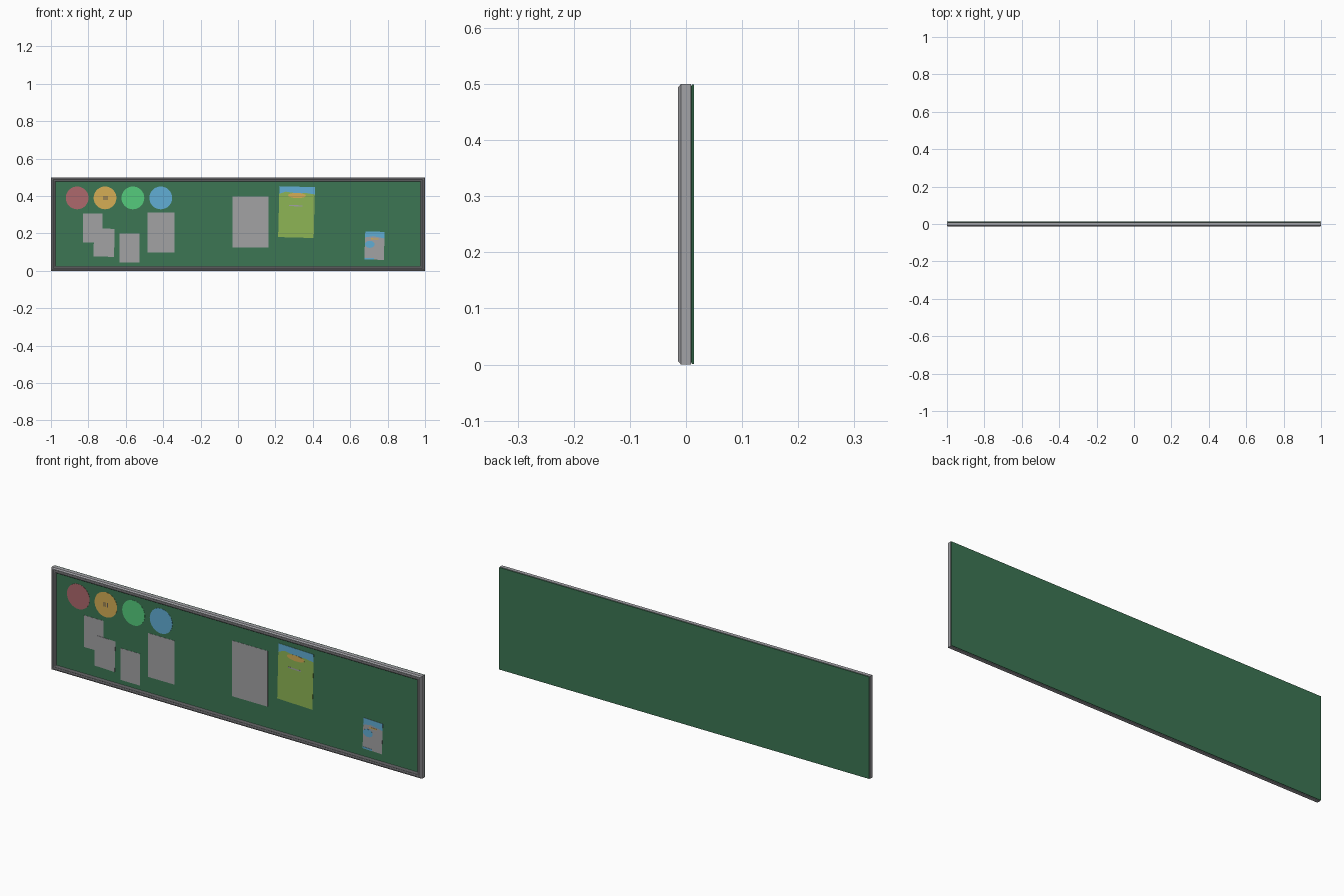
import bpy, bmesh, math
from mathutils import Matrix

cube = bpy.data.objects.get("Cube")
if cube:
    bpy.data.objects.remove(cube, do_unlink=True)

W, H = 1.0, 0.5          # half width, full height
FACE = -0.003            # front surface of the writing panel


def material(name, rgb):
    m = bpy.data.materials.new(name)
    m.use_nodes = True
    m.diffuse_color = (*rgb, 1)
    m.node_tree.nodes["Principled BSDF"].inputs["Base Color"].default_value = (*rgb, 1)
    return m


GREEN = material("board green", (0.045, 0.18, 0.088))
METAL = material("frame grey", (0.36, 0.36, 0.38))
PAPER = material("paper grey", (0.36, 0.36, 0.37))
RED = material("red card", (0.42, 0.14, 0.15))
YELLOW = material("yellow card", (0.66, 0.42, 0.09))
MINT = material("mint card", (0.09, 0.60, 0.20))
BLUE = material("blue card", (0.12, 0.42, 0.66))
LIME = material("lime poster", (0.27, 0.46, 0.09))
INK = material("dark ink", (0.12, 0.10, 0.08))


def finish(name, bm, mat):
    bmesh.ops.recalc_face_normals(bm, faces=bm.faces[:])
    me = bpy.data.meshes.new(name)
    bm.to_mesh(me)
    bm.free()
    me.materials.append(mat)
    ob = bpy.data.objects.new(name, me)
    bpy.context.collection.objects.link(ob)
    return ob


def mitred_loops(name, profile, mat, closed):
    """Sweep (inset, y) profile points around the rectangle of the board."""
    bm = bmesh.new()
    loops = []
    for d, y in profile:
        x, lo, hi = W - d, d, H - d
        loops.append([bm.verts.new(p) for p in
                      ((-x, y, lo), (x, y, lo), (x, y, hi), (-x, y, hi))])
    pairs = list(zip(loops, loops[1:]))
    if closed:
        pairs.append((loops[-1], loops[0]))
    else:
        bm.faces.new(loops[0])
        bm.faces.new(loops[-1])
    for a, b in pairs:
        for i in range(4):
            j = (i + 1) % 4
            bm.faces.new((a[i], a[j], b[j], b[i]))
    return finish(name, bm, mat)


def plate(name, outline, mat, layer=0, centre=(0, 0), tilt=0):
    """Thin sheet with an (x, z) outline around its centre; layers stack to the front."""
    bm = bmesh.new()
    back = FACE - 0.0008 * layer
    face = bm.faces.new([bm.verts.new((x, back, z)) for x, z in outline])
    res = bmesh.ops.extrude_face_region(bm, geom=[face])
    verts = [v for v in res["geom"] if isinstance(v, bmesh.types.BMVert)]
    bmesh.ops.translate(bm, verts=verts, vec=(0, -0.0008, 0))
    place = Matrix.Translation((centre[0], 0, centre[1])) @ Matrix.Rotation(math.radians(tilt), 4, 'Y')
    bmesh.ops.transform(bm, matrix=place, verts=bm.verts[:])
    return finish(name, bm, mat)


def rect(w, h, x=0, z=0):
    return [(x - w/2, z - h/2), (x + w/2, z - h/2), (x + w/2, z + h/2), (x - w/2, z + h/2)]


def disc(rx, rz, n=32, x=0, z=0):
    return [(x + rx*math.cos(2*math.pi*i/n), z + rz*math.sin(2*math.pi*i/n)) for i in range(n)]


# Frame and panel
mitred_loops("frame", [(0, 0.009), (0, -0.009), (0.006, -0.014), (0.011, -0.014),
                       (0.013, -0.011), (0.015, -0.013), (0.020, -0.013),
                       (0.023, -0.010), (0.023, 0.009)], METAL, True)
mitred_loops("panel", [(0.022, FACE), (0.022, 0.008), (0.004, 0.009),
                       (0.001, 0.011), (0.001, 0.014)], GREEN, False)

# Round cards, two of them with tally marks
for i, (label, mat) in enumerate((("red", RED), ("yellow", YELLOW), ("mint", MINT), ("blue", BLUE))):
    centre = (-0.86 + 0.149*i, 0.39)
    plate(label + "_round_card", disc(0.061, 0.061), mat, 0, centre)
    if label == "yellow":
        for k in (-1, 0, 1):
            plate("tally_mark", rect(0.004, 0.022, 0.010*k), INK, 1, centre)

# Plain sheets: centre, size, tilt, layer
for x, z, w, h, tilt, layer in ((-0.777, 0.230, 0.106, 0.155, 0, 0),
                                (-0.716, 0.151, 0.110, 0.150, 1.5, 1),
                                (-0.580, 0.122, 0.106, 0.155, 0, 0),
                                (-0.412, 0.206, 0.144, 0.214, 0, 0),
                                (0.067, 0.262, 0.192, 0.272, 0, 0)):
    plate("paper_sheet", rect(w, h), PAPER, layer, (x, z), tilt)

# Large poster with sky, sun and caption strip
big = dict(centre=(0.313, 0.314), tilt=1.5)
plate("large_poster", rect(0.190, 0.272), LIME, 0, **big)
plate("large_poster_sky", [(-0.095, 0.095), (-0.06, 0.108), (0, 0.100), (0.05, 0.103),
                           (0.095, 0.097), (0.095, 0.136), (-0.095, 0.136)], BLUE, 1, **big)
plate("large_poster_sun", disc(0.048, 0.014, 16, 0, 0.089), YELLOW, 2, **big)
plate("large_poster_caption", rect(0.07, 0.006, -0.005, 0.034), PAPER, 1, **big)

# Small poster with sky, pond and lower strip
small = dict(centre=(0.730, 0.135), tilt=2)
plate("small_poster", rect(0.104, 0.150), PAPER, 0, **small)
plate("small_poster_sky", [(-0.052, 0.042), (-0.01, 0.050), (0.052, 0.040),
                           (0.052, 0.075), (-0.052, 0.075)], BLUE, 1, **small)
plate("small_poster_pond", disc(0.026, 0.019, 16, -0.026, 0.006), BLUE, 1, **small)
plate("small_poster_stripe", rect(0.04, 0.006, 0, 0.036), YELLOW, 1, **small)
plate("small_poster_strip", rect(0.052, 0.008, -0.026, -0.071), BLUE, 1, **small)
